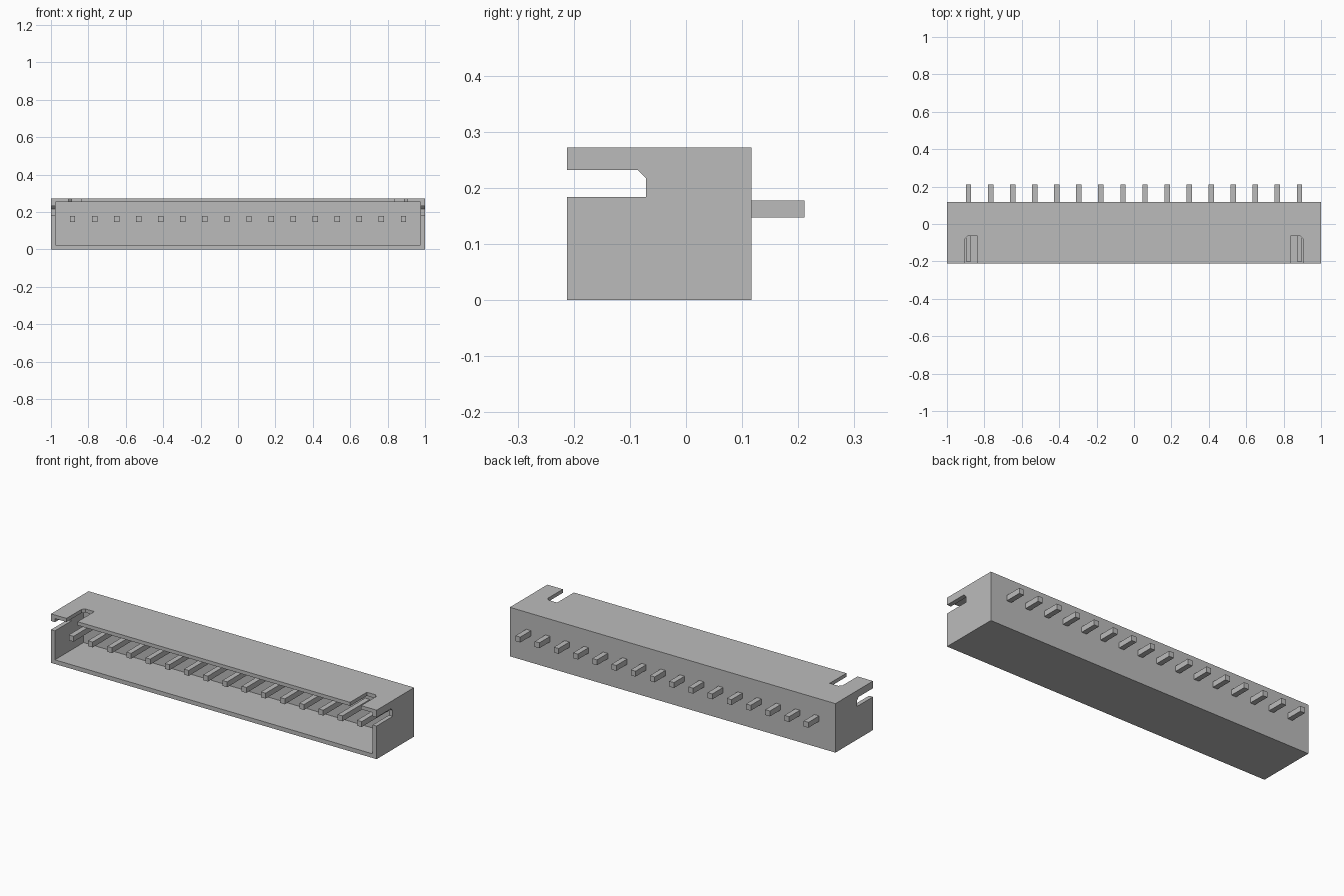
import bpy, bmesh

if "Cube" in bpy.data.objects:
    bpy.data.objects.remove(bpy.data.objects["Cube"])

# Single flat grey for the whole connector
grey = bpy.data.materials.new("light_grey")
grey.use_nodes = True
colour = (0.5, 0.5, 0.5, 1)
grey.diffuse_color = colour
grey.node_tree.nodes["Principled BSDF"].inputs["Base Color"].default_value = colour


def prism(name, points, offset):
    """Extrude a flat polygon of 3D points along an offset vector."""
    bm = bmesh.new()
    face = bm.faces.new([bm.verts.new(p) for p in points])
    side = bmesh.ops.extrude_face_region(bm, geom=[face])["geom"]
    bmesh.ops.translate(bm, vec=offset,
                        verts=[v for v in side if isinstance(v, bmesh.types.BMVert)])
    bmesh.ops.recalc_face_normals(bm, faces=bm.faces)
    mesh = bpy.data.meshes.new(name)
    bm.to_mesh(mesh)
    bm.free()
    mesh.materials.append(grey)
    obj = bpy.data.objects.new(name, mesh)
    bpy.context.collection.objects.link(obj)
    return obj


def box(name, x0, x1, y0, y1, z0, z1):
    return prism(name, [(x0, y0, z0), (x1, y0, z0), (x1, y1, z0), (x0, y1, z0)],
                 (0, 0, z1 - z0))


FRONT, BACK, TOP = -0.212, 0.117, 0.272
housing = box("housing", -1, 1, FRONT, BACK, 0, TOP)

# Cutters: open cavity, chamfered side slots and chamfered top slots
cutters = [box("cavity_cutter", -0.976, 0.976, -0.3, 0.04, 0.023, 0.252)]
for s, side in ((1, "left"), (-1, "right")):
    profile = [(-0.3, 0.184), (-0.071, 0.184), (-0.071, 0.217),
               (-0.086, 0.232), (-0.3, 0.232)]
    cutters.append(prism(side + "_side_slot_cutter",
                         [(s * 0.95, y, z) for y, z in profile], (s * 0.1, 0, 0)))
    outline = [(0.837, -0.3), (0.905, -0.3), (0.905, -0.08),
               (0.89, -0.065), (0.837, -0.065)]
    cutters.append(prism(side + "_top_slot_cutter",
                         [(s * x, y, 0.24) for x, y in outline], (0, 0, 0.1)))

for cutter in cutters:
    mod = housing.modifiers.new(cutter.name, "BOOLEAN")
    mod.operation, mod.solver, mod.object = "DIFFERENCE", "EXACT", cutter

# Bake the cuts, then drop the cutters
bpy.context.view_layer.update()
evaluated = housing.evaluated_get(bpy.context.evaluated_depsgraph_get())
housing.data = bpy.data.meshes.new_from_object(evaluated)
housing.modifiers.clear()
for cutter in cutters:
    bpy.data.objects.remove(cutter)

# Row of sixteen square contact pins passing through the back wall
COUNT, PITCH, HALF = 16, 0.118, 0.0145
for i in range(COUNT):
    x = (i - (COUNT - 1) / 2) * PITCH
    box(f"pin_{i + 1}", x - HALF, x + HALF, -0.2, 0.211, 0.147, 0.177)
